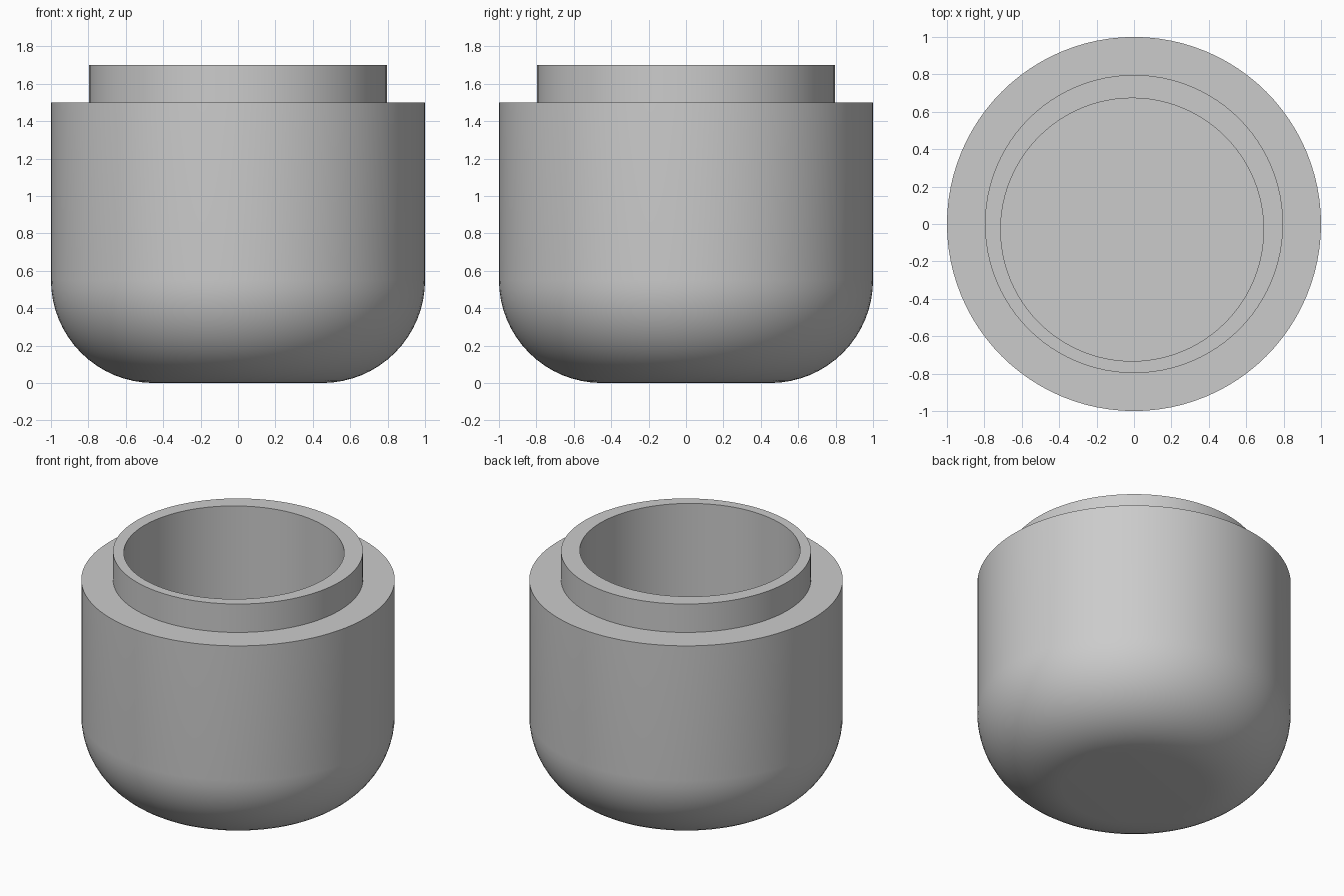
import bpy
import bmesh
from math import sin, cos, pi, radians

SEGMENTS = 96
BORE_CENTRE = (-0.01, -0.03)

cube = bpy.data.objects.get("Cube")
if cube:
    bpy.data.objects.remove(cube, do_unlink=True)

grey = bpy.data.materials.new("plain_grey")
grey.use_nodes = True
grey.diffuse_color = (0.6, 0.6, 0.6, 1)
grey.node_tree.nodes["Principled BSDF"].inputs["Base Color"].default_value = grey.diffuse_color


def add_ring(bm, radius, z, centre=(0, 0)):
    angles = [2 * pi * i / SEGMENTS for i in range(SEGMENTS)]
    return [bm.verts.new((centre[0] + radius * cos(a), centre[1] + radius * sin(a), z))
            for a in angles]


def bridge(bm, lower, upper):
    for i in range(SEGMENTS):
        j = (i + 1) % SEGMENTS
        bm.faces.new((lower[i], lower[j], upper[j], upper[i]))


bm = bmesh.new()

# Rounded base, body wall, shoulder and collar
fillet, steps = 0.55, 16
profile = [(1 - fillet + fillet * sin(t), fillet - fillet * cos(t))
           for t in (pi / 2 * k / steps for k in range(steps + 1))]
profile += [(1, 1.5), (0.797, 1.5), (0.797, 1.7)]
rings = [add_ring(bm, r, z) for r, z in profile]

# Slightly off-centre bore with a flat floor
rings += [add_ring(bm, 0.703, z, BORE_CENTRE) for z in (1.7, 0.3)]

for lower, upper in zip(rings, rings[1:]):
    bridge(bm, lower, upper)
bm.faces.new(rings[0][::-1])
bm.faces.new(rings[-1])
bmesh.ops.recalc_face_normals(bm, faces=bm.faces)

mesh = bpy.data.meshes.new("cup_body")
bm.to_mesh(mesh)
bm.free()
mesh.materials.append(grey)
cup = bpy.data.objects.new("cup_body", mesh)
bpy.context.collection.objects.link(cup)

# Smooth walls with crisp rims
bpy.ops.object.select_all(action="DESELECT")
cup.select_set(True)
bpy.context.view_layer.objects.active = cup
bpy.ops.object.shade_smooth_by_angle(angle=radians(30))
